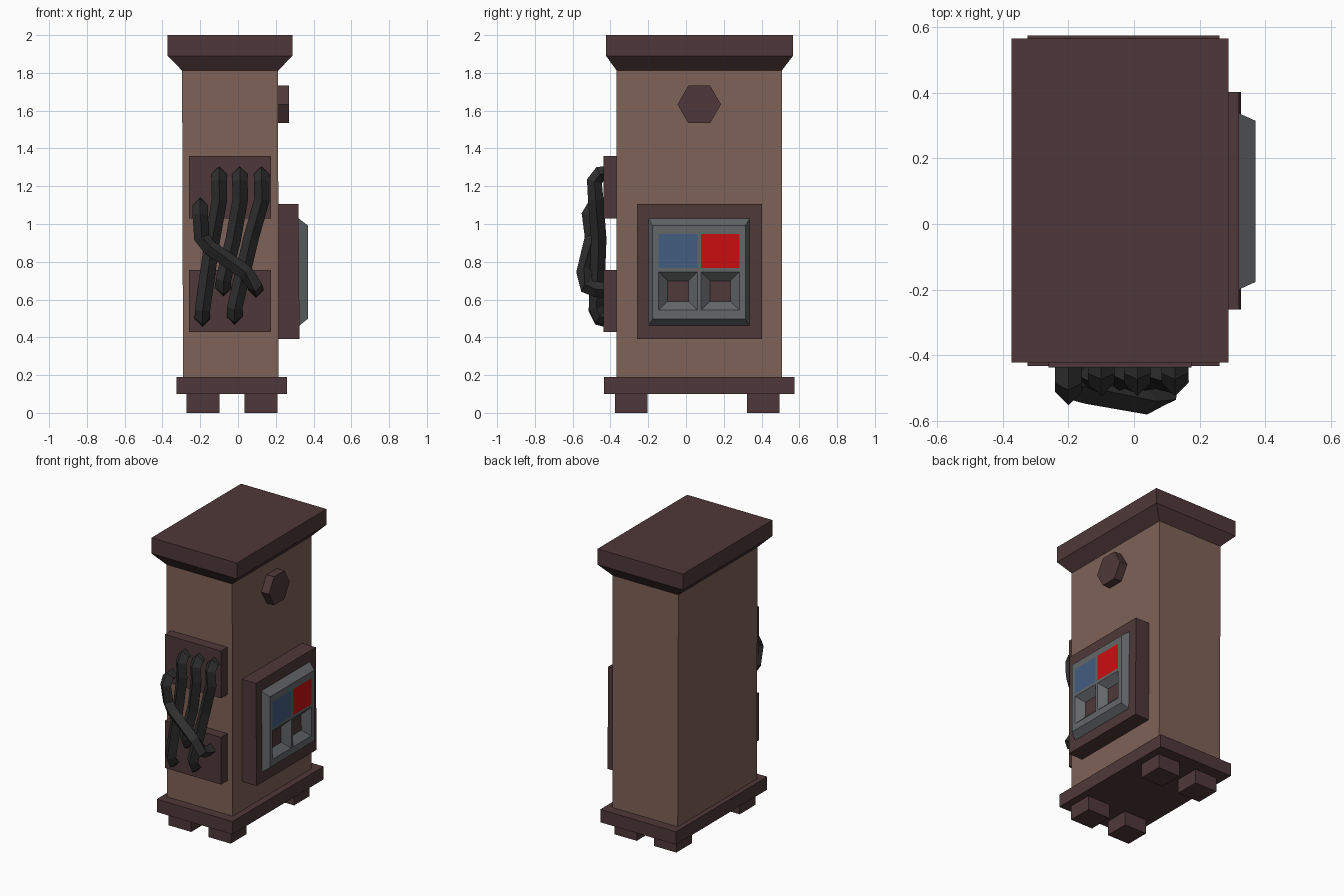
import bpy, bmesh
from mathutils import Vector

if "Cube" in bpy.data.objects:
    bpy.data.objects.remove(bpy.data.objects["Cube"])


def material(name, r, g, b):
    m = bpy.data.materials.new(name)
    m.diffuse_color = (r, g, b, 1)
    m.use_nodes = True
    m.node_tree.nodes["Principled BSDF"].inputs["Base Color"].default_value = m.diffuse_color
    return m


BODY = material("brown", 0.21, 0.122, 0.095)
TRIM = material("dark_brown", 0.078, 0.039, 0.041)
GREY = material("steel", 0.125, 0.135, 0.14)
BLACK = material("rubber", 0.028, 0.028, 0.028)
BLUE = material("blue", 0.055, 0.11, 0.22)
RED = material("red", 0.6, 0.004, 0.005)


def finish(name, bm, *mats):
    bmesh.ops.recalc_face_normals(bm, faces=bm.faces)
    me = bpy.data.meshes.new(name)
    bm.to_mesh(me)
    bm.free()
    for m in mats:
        me.materials.append(m)
    ob = bpy.data.objects.new(name, me)
    bpy.context.collection.objects.link(ob)
    return ob


def block(name, mat, *levels):
    """Stack of rectangles (x0, x1, y0, y1, z) skinned into a closed solid."""
    bm = bmesh.new()
    rings = [[bm.verts.new(p) for p in ((a, c, z), (b, c, z), (b, d, z), (a, d, z))]
             for a, b, c, d, z in levels]
    for lo, hi in zip(rings, rings[1:]):
        for i in range(4):
            j = (i + 1) % 4
            bm.faces.new((lo[i], lo[j], hi[j], hi[i]))
    bm.faces.new(rings[0])
    bm.faces.new(rings[-1])
    return finish(name, bm, mat)


def box(name, mat, x0, x1, y0, y1, z0, z1):
    return block(name, mat, (x0, x1, y0, y1, z0), (x0, x1, y0, y1, z1))


def cable(name, path, r=0.041):
    """Four-sided tube with a ridge facing outwards."""
    pts = [Vector(p) for p in path]
    bm = bmesh.new()
    rings = []
    for i, p in enumerate(pts):
        d0 = (p - pts[max(i - 1, 0)]).normalized()
        d1 = (pts[min(i + 1, len(pts) - 1)] - p).normalized()
        t = (d0 + d1).normalized()
        s = (Vector((1, 0, 0)) - t * t.x).normalized()
        u = t.cross(s)
        rings.append([bm.verts.new(p + v * r) for v in (s, u, -s, -u)])
    for a, b in zip(rings, rings[1:]):
        for i in range(4):
            j = (i + 1) % 4
            bm.faces.new((a[i], a[j], b[j], b[i]))
    bm.faces.new(rings[0])
    bm.faces.new(rings[-1])
    return finish(name, bm, BLACK)


# Cabinet, base plate and flared cap
block("cabinet", BODY, (-0.291, 0.215, -0.367, 0.507, 0.19),
      (-0.296, 0.212, -0.367, 0.507, 1.815))
box("base_plate", TRIM, -0.325, 0.26, -0.433, 0.575, 0.10, 0.19)
block("cap", TRIM, (-0.296, 0.212, -0.367, 0.507, 1.812),
      (-0.373, 0.288, -0.423, 0.566, 1.89), (-0.373, 0.288, -0.423, 0.566, 2.0))

# Four feet
for sx, x in (("left", -0.272), ("right", 0.034)):
    for sy, y in (("front", -0.377), ("back", 0.323)):
        box(f"{sy}_{sx}_foot", TRIM, x, x + 0.174, y, y + 0.172, 0, 0.10)

# Front cable plates
box("upper_cable_plate", TRIM, -0.26, 0.175, -0.437, -0.36, 1.03, 1.36)
box("lower_cable_plate", TRIM, -0.26, 0.175, -0.437, -0.36, 0.427, 0.757)

# Hexagonal knob on the right side
bpy.ops.mesh.primitive_cylinder_add(vertices=6, radius=0.115, depth=0.07,
                                    location=(0.235, 0.07, 1.633),
                                    rotation=(0, 1.5707963, 0))
knob = bpy.context.object
knob.name = "hex_knob"
for v in knob.data.vertices:  # corners point along y
    if max(abs(w.co.x) for w in knob.data.vertices) > 0.11:
        knob.rotation_euler = (1.5707963, 0, 1.5707963)
        break
knob.data.materials.append(TRIM)

# Side panel backing
block("panel_backing", TRIM, (0.20, 0.326, -0.26, 0.402, 0.39),
      (0.20, 0.32, -0.26, 0.402, 1.105))

# Control panel: gridded face, two coloured screens, two tapered pockets
bm = bmesh.new()
ys = (-0.177, -0.145, 0.06, 0.08, 0.282, 0.315)
zs = (0.498, 0.545, 0.746, 0.767, 0.947, 0.992)
grid = [[bm.verts.new((0.37, y, z)) for y in ys] for z in zs]
cells = {(r, c): bm.faces.new((grid[r][c], grid[r][c + 1],
                               grid[r + 1][c + 1], grid[r + 1][c]))
         for r in range(5) for c in range(5)}
cells[3, 1].material_index = 1
cells[3, 3].material_index = 2
rim = [e for e in bm.edges if e.is_boundary]
out = bmesh.ops.extrude_edge_only(bm, edges=rim)["geom"]
for v in (g for g in out if isinstance(g, bmesh.types.BMVert)):
    v.co.x = 0.31
    v.co.y = 0.069 + (v.co.y - 0.069) * 1.11
    v.co.z = 0.748 + (v.co.z - 0.748) * 1.19
bm.faces.ensure_lookup_table()
bmesh.ops.contextual_create(bm, geom=[e for e in bm.edges if e.is_boundary])
for f in bmesh.ops.extrude_discrete_faces(bm, faces=[cells[1, 1], cells[1, 3]])["faces"]:
    mid = f.calc_center_median()
    for v in f.verts:
        v.co = mid + (v.co - mid) * 0.5 - Vector((0.05, 0, 0))
finish("control_panel", bm, GREY, BLUE, RED)

# Three parallel cables
for n, (xt, xb, zb) in enumerate(((-0.10, -0.188, 0.495), (0.01, -0.077, 0.655),
                                  (0.125, -0.018, 0.505)), 1):
    cable(f"cable_{n}", ((xt, -0.42, 1.265), (xt, -0.455, 1.265), (xt, -0.485, 1.225),
                         (xt + 0.002, -0.478, 1.13),
                         (xt * 0.6 + xb * 0.4, -0.462, 0.92),
                         (xb, -0.475, zb + 0.05), (xb, -0.455, zb + 0.005),
                         (xb, -0.42, zb)))

# Cable crossing over the others
cable("crossing_cable", ((-0.20, -0.42, 1.10), (-0.20, -0.485, 1.10), (-0.20, -0.512, 1.05),
                         (-0.193, -0.495, 0.93), (-0.15, -0.508, 0.875),
                         (0.04, -0.54, 0.745), (0.09, -0.525, 0.67),
                         (0.095, -0.48, 0.655), (0.095, -0.42, 0.65)))
